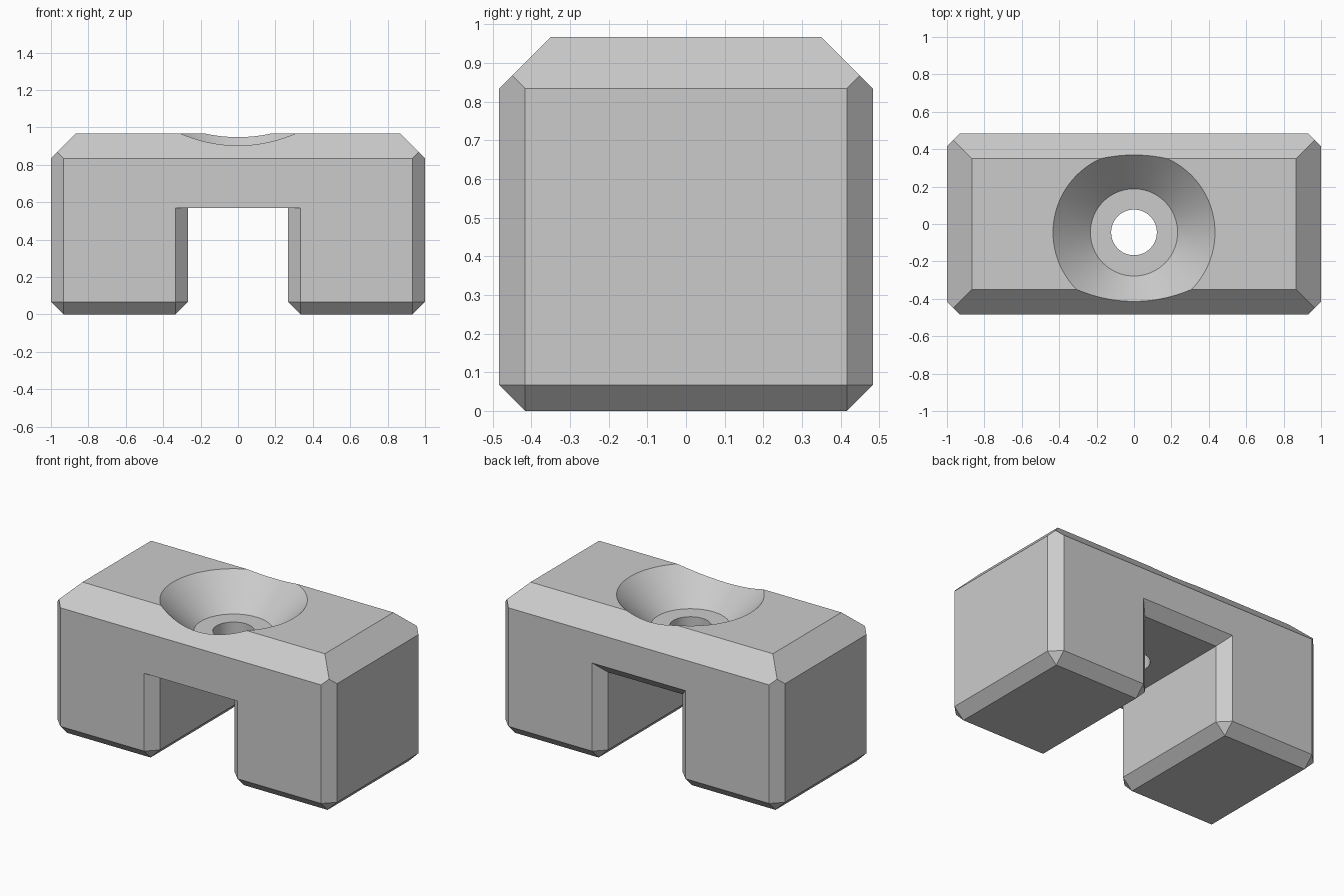
import bpy
import bmesh
from mathutils import Vector

if "Cube" in bpy.data.objects:
    bpy.data.objects.remove(bpy.data.objects["Cube"])

W, D, H = 1.0, 0.483, 0.967      # half width, half depth, height
C, T = 0.067, 0.133              # small chamfer, top chamfer
SLOT, CEIL = 0.267, 0.57         # slot half width and ceiling height
TALL = 1.2                       # uncut height before the top is trimmed

grey = bpy.data.materials.new("light grey")
grey.use_nodes = True
colour = (0.6, 0.6, 0.6, 1)
grey.diffuse_color = colour
grey.node_tree.nodes["Principled BSDF"].inputs["Base Color"].default_value = colour


def make_object(name, bm):
    bmesh.ops.recalc_face_normals(bm, faces=bm.faces)
    mesh = bpy.data.meshes.new(name)
    bm.to_mesh(mesh)
    bm.free()
    mesh.materials.append(grey)
    obj = bpy.data.objects.new(name, mesh)
    bpy.context.collection.objects.link(obj)
    return obj


def arch_loop(bm, y, half):
    """Mirror a half outline (slot ceiling to outer top) into a full loop."""
    outline = half + [(-x, z) for x, z in reversed(half)]
    return [bm.verts.new((x, y, z)) for x, z in outline]


def end_half(ceiling):
    inner, outer = SLOT + C, W - C
    return [(inner, ceiling), (inner, C), (inner, C),
            (outer, C), (outer, C), (outer, TALL)]


# Bridge-shaped body, lofted from front to back with chamfered ends
full_half = [(SLOT, CEIL), (SLOT, C), (SLOT + C, 0),
             (W - C, 0), (W, C), (W, TALL)]
bm = bmesh.new()
loops = [arch_loop(bm, -D, end_half(CEIL)),
         arch_loop(bm, -D + C, full_half),
         arch_loop(bm, D - C, full_half),
         arch_loop(bm, D, end_half(CEIL + C))]
for a, b in zip(loops, loops[1:]):
    for i in range(len(a)):
        j = (i + 1) % len(a)
        bm.faces.new((a[i], a[j], b[j], b[i]))
bm.faces.new(loops[0])
bm.faces.new(loops[-1])
bmesh.ops.remove_doubles(bm, verts=bm.verts, dist=0.0001)

# Trim the flat top and its four wide chamfers
cuts = [((0, 0, H), (0, 0, 1))]
for s in (-1, 1):
    cuts.append(((s * W, 0, H - T), (s, 0, 1)))
    cuts.append(((0, s * D, H - T), (0, s, 1)))
for point, normal in cuts:
    bmesh.ops.bisect_plane(bm, geom=bm.verts[:] + bm.edges[:] + bm.faces[:],
                           plane_co=point, plane_no=Vector(normal).normalized(),
                           clear_outer=True)
    bmesh.ops.holes_fill(bm, edges=[e for e in bm.edges if e.is_boundary])
body = make_object("bridge_body", bm)

# Countersunk screw hole, turned from a profile
bm = bmesh.new()
profile = [(0, 0.4), (0.122, 0.4), (0.122, 0.767), (0.233, 0.767),
           (0.533, 1.067), (0, 1.067)]
verts = [bm.verts.new((r, 0, z)) for r, z in profile]
edges = [bm.edges.new(pair) for pair in zip(verts, verts[1:])]
bmesh.ops.spin(bm, geom=verts + edges, cent=(0, 0, 0), axis=(0, 0, 1),
               angle=6.2831853, steps=96)
bmesh.ops.remove_doubles(bm, verts=bm.verts, dist=0.0001)
cutter = make_object("screw_hole_cutter", bm)
cutter.location.y = -0.045
cutter.hide_render = True

cut = body.modifiers.new("screw_hole", "BOOLEAN")
cut.operation = "DIFFERENCE"
cut.solver = "EXACT"
cut.object = cutter
bpy.context.view_layer.objects.active = body
body.select_set(True)
bpy.ops.object.modifier_apply(modifier=cut.name)
bpy.data.objects.remove(cutter)
bpy.ops.object.shade_smooth_by_angle(angle=0.35)
